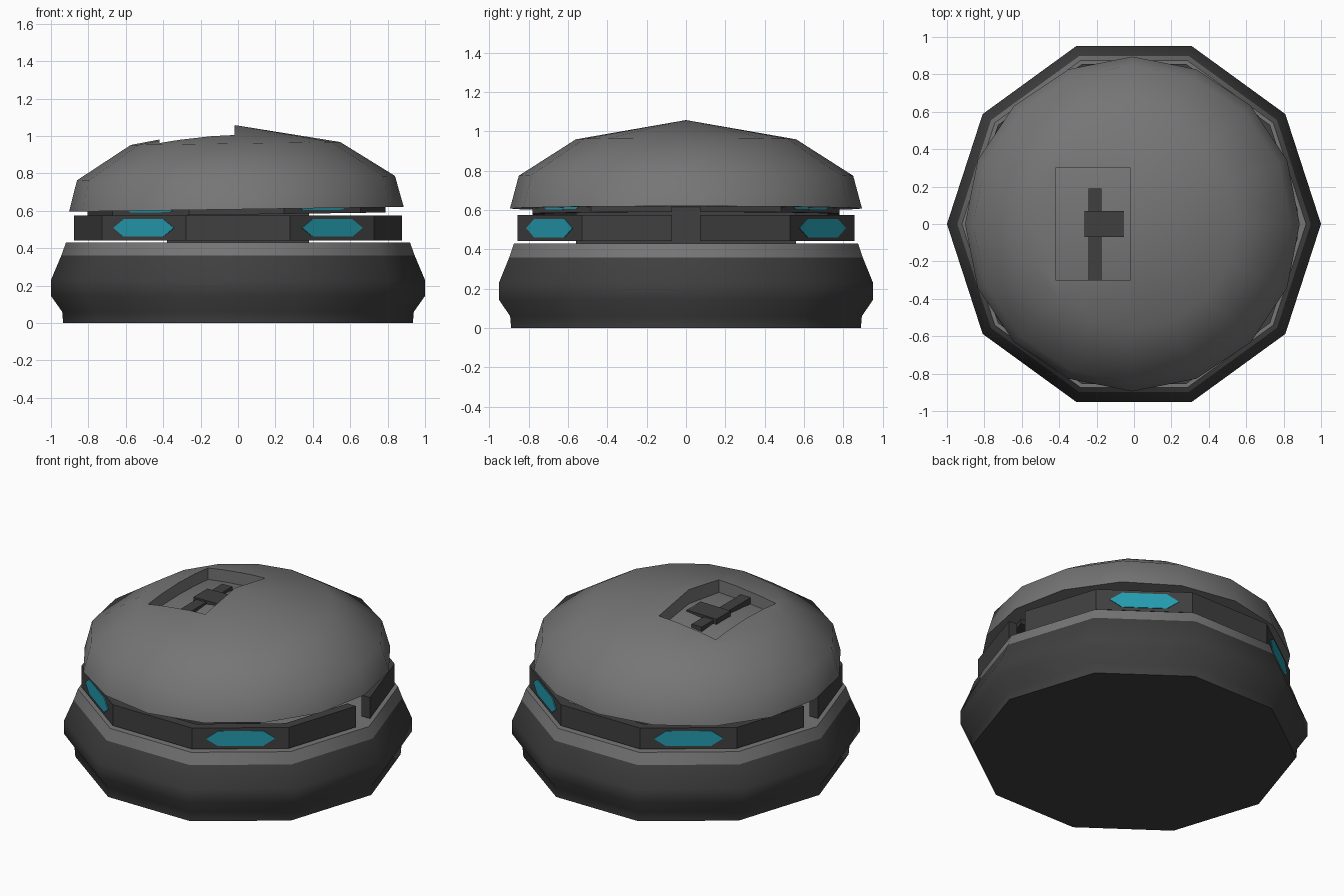
import bpy, bmesh, math
from mathutils import Matrix, Vector

if "Cube" in bpy.data.objects:
    bpy.data.objects.remove(bpy.data.objects["Cube"])

TILT = -0.014  # the lid leans slightly towards -x


def material(name, rgb):
    m = bpy.data.materials.new(name)
    m.diffuse_color = (*rgb, 1)
    m.use_nodes = True
    m.node_tree.nodes["Principled BSDF"].inputs["Base Color"].default_value = m.diffuse_color
    return m


GREY = material("mid grey", (0.18, 0.18, 0.18))
DARK = material("dark grey", (0.05, 0.05, 0.05))
TEAL = material("teal", (0.018, 0.33, 0.43))


def make(name, bm, mat, smooth=None):
    bmesh.ops.recalc_face_normals(bm, faces=bm.faces)
    me = bpy.data.meshes.new(name)
    bm.to_mesh(me)
    bm.free()
    ob = bpy.data.objects.new(name, me)
    bpy.context.collection.objects.link(ob)
    me.materials.append(mat)
    if smooth:
        bpy.ops.object.select_all(action='DESELECT')
        ob.select_set(True)
        bpy.context.view_layer.objects.active = ob
        bpy.ops.object.shade_smooth_by_angle(angle=math.radians(smooth))
    return ob


def turned(name, profile, sides, mat, smooth=50):
    """Solid of revolution from (radius, z) points; radius 0 closes in a point."""
    bm = bmesh.new()
    rows = []
    for r, z in profile:
        n = sides if r else 1
        rows.append([bm.verts.new((r * math.cos(2 * math.pi * i / sides),
                                   r * math.sin(2 * math.pi * i / sides), z)) for i in range(n)])
    for a, b in zip(rows, rows[1:]):
        for i in range(sides):
            j = (i + 1) % sides
            bm.faces.new((a[i], a[j], b[0]) if len(b) == 1 else (a[i], a[j], b[j], b[i]))
    bm.faces.new(rows[0])
    if len(rows[-1]) > 1:
        bm.faces.new(rows[-1])
    return make(name, bm, mat, smooth)


def box(name, lo, hi, mat):
    bm = bmesh.new()
    bmesh.ops.create_cube(bm, size=1)
    for v in bm.verts:
        v.co = [(lo[k] + hi[k]) / 2 + v.co[k] * (hi[k] - lo[k]) for k in range(3)]
    return make(name, bm, mat)


def half_band(name, r, thick, z0, z1, side):
    """Half of a ten-sided band, stopping short of the x axis to leave a gap."""
    pts = []
    for rad in (r, r - thick):
        ring = [Vector((rad * math.cos(math.radians(a)), rad * math.sin(math.radians(a))))
                for a in range(0, 181, 36)]
        ring[0] = ring[0].lerp(ring[1], 0.07 / ring[1].y)
        ring[-1] = ring[-1].lerp(ring[-2], 0.07 / ring[-2].y)
        pts.append(ring)
    bm = bmesh.new()
    cols = [[bm.verts.new((p.x, side * p.y, z)) for p, z in
             ((o, z0), (o, z1), (i, z1), (i, z0))] for o, i in zip(*pts)]
    for a, b in zip(cols, cols[1:]):
        for k in range(4):
            bm.faces.new((a[k], a[(k + 1) % 4], b[(k + 1) % 4], b[k]))
    bm.faces.new(cols[0])
    bm.faces.new(cols[-1])
    return make(name, bm, DARK)


def light_plate(name, r, angle, zc):
    """Thin six-cornered plate lying on one face of a band."""
    d = r * math.cos(math.radians(18))
    outline = [(-0.2, 0), (-0.13, -0.047), (0.13, -0.047), (0.2, 0), (0.13, 0.047), (-0.13, 0.047)]
    bm = bmesh.new()
    face = bm.faces.new([bm.verts.new((d - 0.002, t, zc + h)) for t, h in outline])
    ext = bmesh.ops.extrude_face_region(bm, geom=[face])
    bmesh.ops.translate(bm, vec=(0.006, 0, 0),
                        verts=[g for g in ext["geom"] if isinstance(g, bmesh.types.BMVert)])
    bm.transform(Matrix.Rotation(math.radians(angle), 4, 'Z'))
    return make(name, bm, TEAL)


# Ten-sided body with a paler rim
turned("body", [(0.935, 0), (0.94, 0.06), (1, 0.145), (1, 0.23), (0.945, 0.36)], 10, DARK)
turned("body_rim", [(0.945, 0.36), (0.92, 0.43)], 10, GREY)

# Core joining body and lid
box("core", (-0.38, -0.56, 0.42), (0.38, 0.56, 0.62), DARK)

# Two split bands with lights, the upper one tucked under the lid
tilted = []
for label, r, z0, z1 in (("lower", 0.9, 0.442, 0.575), ("upper", 0.82, 0.58, 0.71)):
    parts = [half_band(f"{label}_band_{n}", r, 0.06, z0, z1, s) for n, s in (("back", 1), ("front", -1))]
    parts += [light_plate(f"{label}_light_{i + 1}", r, a, (z0 + z1) / 2)
              for i, a in enumerate((54, 126, 234, 306))]
    if label == "upper":
        tilted += parts

# Domed lid with a rectangular hatch opening over an inner shell
dome = [(0.895, 0.608), (0.85, 0.775), (0.56, 0.96), (0, 1.058)]
lid = turned("lid", dome, 16, GREY)
cutter = box("hatch_cutter", (-0.42, -0.3, 0.5), (-0.02, 0.3, 1.3), GREY)
cutter.hide_render = True
cutter.hide_set(True)
cut = lid.modifiers.new("hatch", 'BOOLEAN')
cut.operation = 'DIFFERENCE'
cut.solver = 'EXACT'
cut.object = cutter
shell = turned("inner_shell", [(r * 0.94, 0.63 + (z - 0.608) * 0.75) for r, z in dome], 16, GREY)

# Crossed bars inside the hatch
bar = box("hatch_long_bar", (-0.23, -0.3, 0.85), (-0.16, 0.19, 0.955), DARK)
block = box("hatch_block", (-0.25, -0.07, 0.85), (-0.04, 0.07, 0.965), DARK)

for ob in tilted + [lid, shell, bar, block]:
    ob.matrix_world = Matrix.Rotation(TILT, 4, 'Y')
